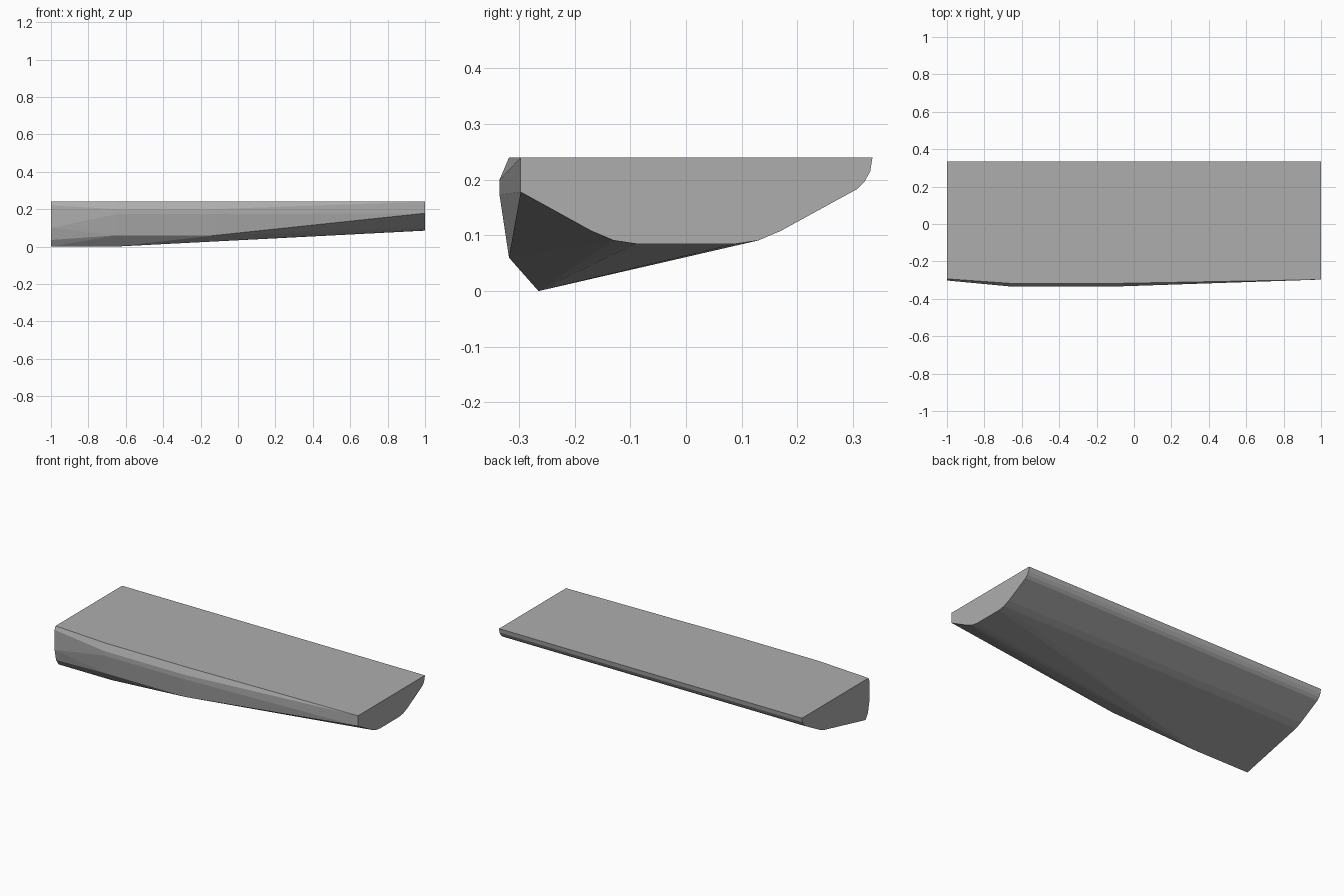
import bpy, bmesh, math

cube = bpy.data.objects.get("Cube")
if cube:
    bpy.data.objects.remove(cube, do_unlink=True)

# Material
grey = bpy.data.materials.new("mid grey")
grey.use_nodes = True
colour = (0.42, 0.42, 0.42, 1)
grey.diffuse_color = colour
grey.node_tree.nodes["Principled BSDF"].inputs["Base Color"].default_value = colour

# Cross-section points (y, z): rounded rear edge runs the full length
rear = [(0.335, 0.24), (0.331, 0.215), (0.321, 0.197), (0.307, 0.183),
        (0.17, 0.108), (0.13, 0.091)]
shallow_end = rear + [(0.09, 0.085), (-0.09, 0.085), (-0.13, 0.091),
                      (-0.17, 0.108), (-0.297, 0.178), (-0.297, 0.24)]
deep_end = rear + [(-0.265, 0), (-0.288, 0.035), (-0.302, 0.1),
                   (-0.302, 0.22), (-0.293, 0.24)]
bulge = [(-0.318, 0.06), (-0.335, 0.173), (-0.335, 0.2), (-0.318, 0.24)]
sections = {1: shallow_end, -0.12: bulge, -0.65: bulge + [(-0.265, 0)], -1: deep_end}

# Tapered body: skin stretched over the sections
bm = bmesh.new()
for x, profile in sections.items():
    for y, z in profile:
        bm.verts.new((x, y, z))
hull = bmesh.ops.convex_hull(bm, input=bm.verts[:])
spare = [v for v in bm.verts if not v.link_faces]
bmesh.ops.delete(bm, geom=spare, context='VERTS')
bmesh.ops.dissolve_limit(bm, angle_limit=math.radians(0.5),
                         verts=bm.verts[:], edges=bm.edges[:])
bmesh.ops.recalc_face_normals(bm, faces=bm.faces[:])

mesh = bpy.data.meshes.new("tapered_body")
bm.to_mesh(mesh)
bm.free()
mesh.materials.append(grey)
body = bpy.data.objects.new("tapered_body", mesh)
bpy.context.collection.objects.link(body)
